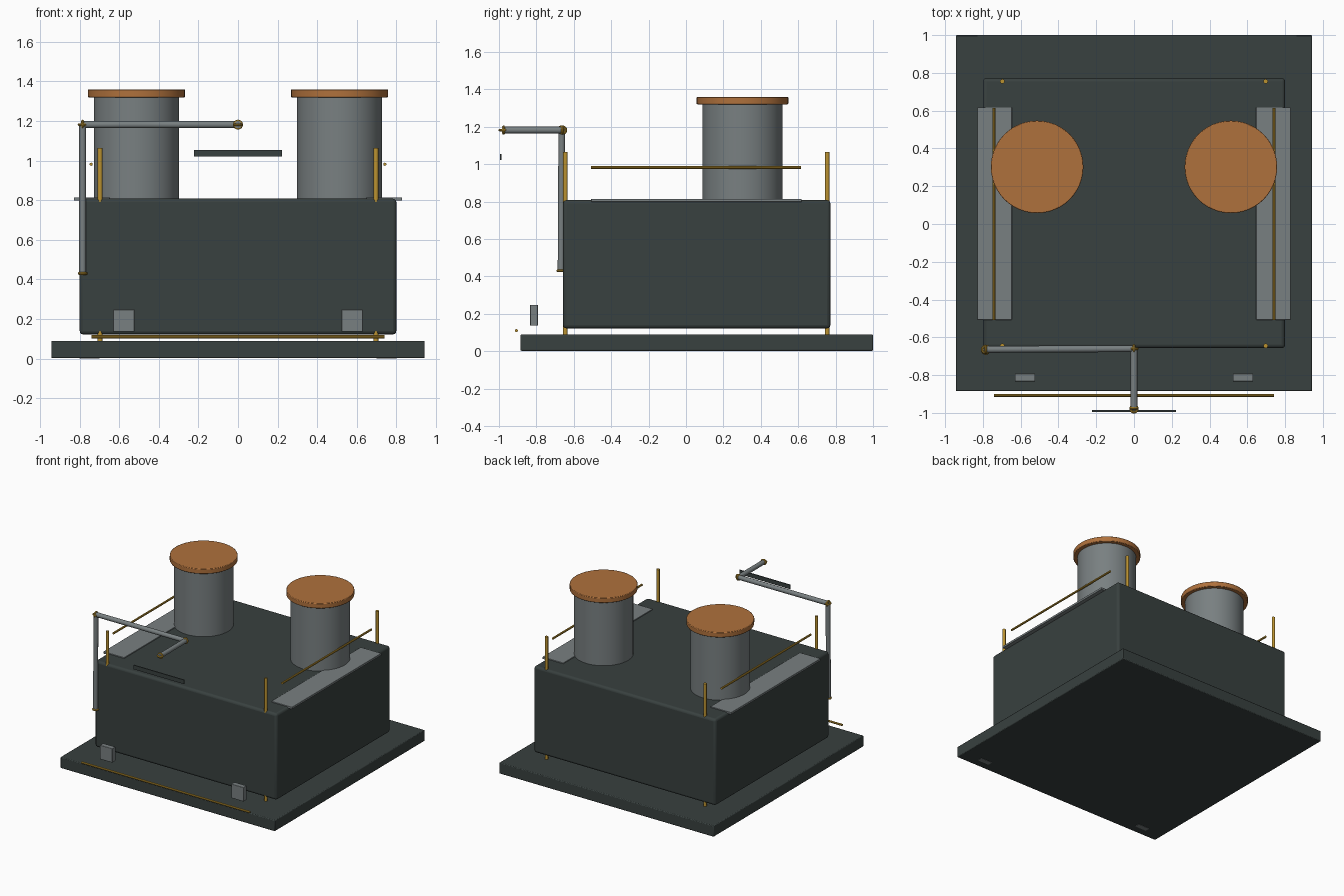
import bpy
import math
from mathutils import Vector

if "Cube" in bpy.data.objects:
    bpy.data.objects.remove(bpy.data.objects["Cube"])


def material(name, rgb):
    m = bpy.data.materials.new(name)
    m.use_nodes = True
    color = (*rgb, 1)
    m.diffuse_color = color
    m.node_tree.nodes["Principled BSDF"].inputs["Base Color"].default_value = color
    return m


DARK = material("dark slate", (0.04, 0.052, 0.05))
GREY = material("steel grey", (0.19, 0.215, 0.22))
COPPER = material("copper", (0.43, 0.165, 0.045))
GOLD = material("brass", (0.50, 0.29, 0.03))


def finish(name, mat, bevel=0, segments=2):
    ob = bpy.context.object
    ob.name = name
    ob.data.materials.append(mat)
    if bevel:
        mod = ob.modifiers.new("Bevel", 'BEVEL')
        mod.width = bevel
        mod.segments = segments
    bpy.ops.object.shade_smooth_by_angle(angle=math.radians(35))
    return ob


def box(name, lo, hi, mat, bevel=0, segments=2):
    lo, hi = Vector(lo), Vector(hi)
    bpy.ops.mesh.primitive_cube_add(size=1, location=(lo + hi) / 2)
    bpy.context.object.scale = hi - lo
    bpy.ops.object.transform_apply(location=False, rotation=False, scale=True)
    return finish(name, mat, bevel, segments)


def rod(name, a, b, radius, mat, sides=16, bevel=0):
    a, b = Vector(a), Vector(b)
    d = b - a
    bpy.ops.mesh.primitive_cylinder_add(vertices=sides, radius=radius, depth=d.length,
                                        location=(a + b) / 2,
                                        rotation=d.to_track_quat('Z', 'Y').to_euler())
    return finish(name, mat, bevel)


def ring(name, centre, axis, mat):
    bpy.ops.mesh.primitive_torus_add(location=centre, major_radius=0.018, minor_radius=0.007,
                                     major_segments=20, minor_segments=8,
                                     rotation=Vector(axis).to_track_quat('Z', 'Y').to_euler())
    return finish(name, mat)


# Base slab and main body
box("base_slab", (-0.943, -0.885, 0.002), (0.943, 1.0, 0.09), DARK, 0.006)
box("main_body", (-0.8, -0.657, 0.122), (0.8, 0.772, 0.808), DARK, 0.018, 3)

for side, s in (("right", -1), ("left", 1)):
    # Chimney stacks with copper caps
    x = s * 0.513
    rod(side + "_stack", (x, 0.302, 0.79), (x, 0.302, 1.32), 0.215, GREY, 48)
    rod(side + "_stack_cap", (x, 0.302, 1.32), (x, 0.302, 1.36), 0.245, COPPER, 48, 0.004)

    # Walkway strip and hand rail
    x = s * 0.738
    box(side + "_walkway", (x - 0.091, -0.507, 0.798), (x + 0.091, 0.618, 0.815), GREY, 0.002)
    rod(side + "_hand_rail", (s * 0.742, -0.507, 0.982), (s * 0.742, 0.615, 0.982), 0.008, GOLD, 10)

    # Corner posts running through the body
    for end, y in (("front", -0.645), ("back", 0.755)):
        rod(f"{side}_{end}_post", (s * 0.697, y, 0.088), (s * 0.697, y, 1.065), 0.012, GOLD, 12)

    # Front blocks and underside pads
    x = s * 0.577
    box(side + "_front_block", (x - 0.054, -0.833, 0.136), (x + 0.054, -0.792, 0.248), GREY, 0.003)
    x = s * 0.75
    box(side + "_underside_pad", (x - 0.05, -0.82, 0.0), (x + 0.05, -0.78, 0.008), GREY)

# Low rail in front of the base
rod("front_low_rail", (-0.74, -0.907, 0.11), (0.74, -0.907, 0.11), 0.008, GOLD, 10)

# Bent overhead pipe
foot = (-0.785, -0.668, 0.43)
elbow = (-0.785, -0.664, 1.182)
corner = (0, -0.66, 1.182)
tip = (0, -0.985, 1.182)
rod("pipe_riser", foot, elbow, 0.018, GREY)
rod("pipe_crossing", elbow, corner, 0.018, GREY)
rod("pipe_outlet", corner, tip, 0.018, GREY)

# Brass collars at the pipe joints
ring("foot_collar", foot, (0, 0, 1), GOLD)
ring("elbow_collar_upright", elbow, (0, 0, 1), GOLD)
ring("elbow_collar_across", elbow, (1, 0, 0), GOLD)
ring("corner_collar_across", corner, (1, 0, 0), GOLD)
ring("corner_collar_forward", corner, (0, 1, 0), GOLD)
ring("tip_collar_flat", (0, -0.978, 1.182), (0, 0, 1), GOLD)
ring("tip_collar", (0, -0.975, 1.182), (0, 1, 0), GOLD)

# Thin hanging plate below the outlet
box("name_plate", (-0.223, -0.994, 1.022), (0.222, -0.986, 1.055), DARK)
